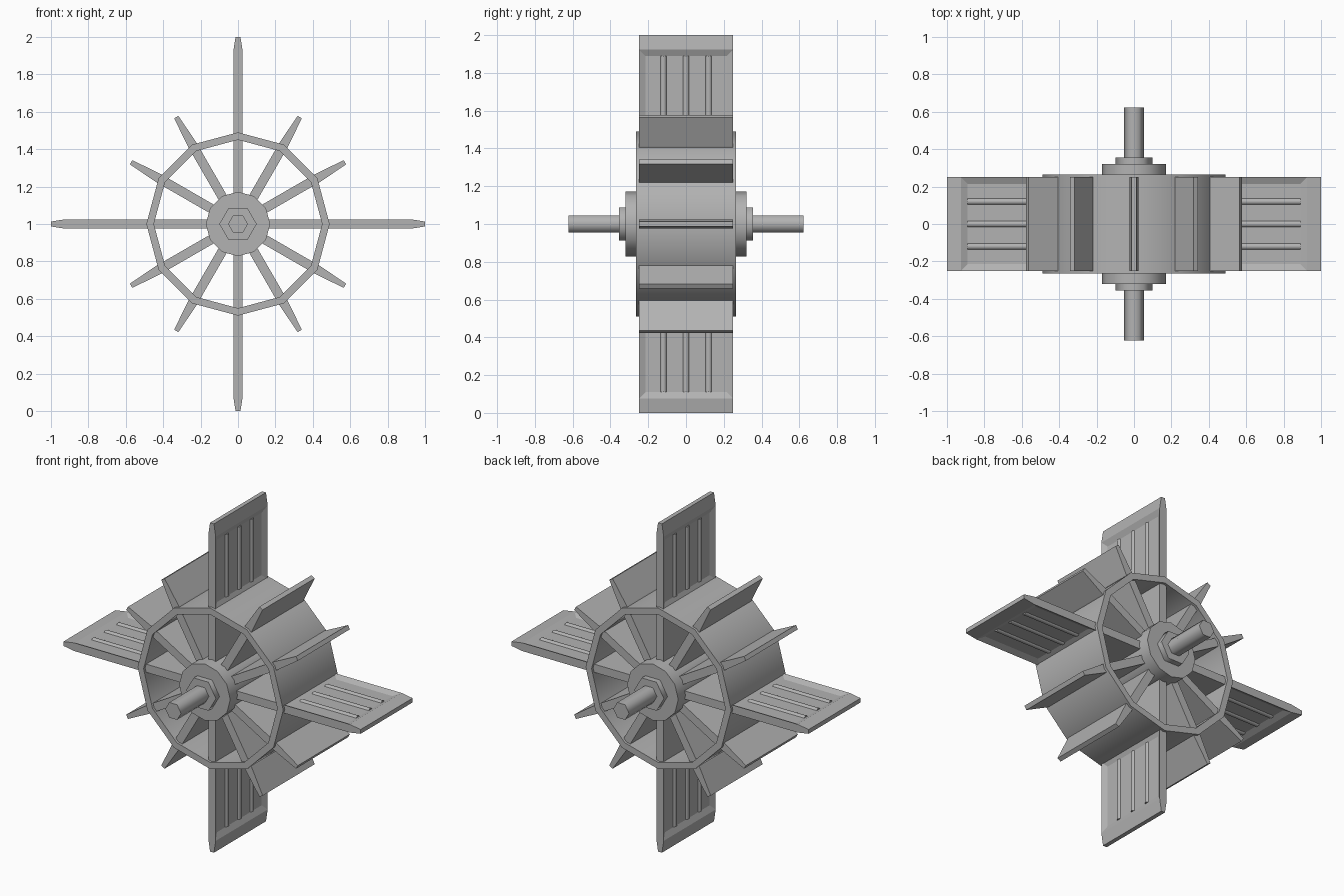
import bpy
import bmesh
import math
from mathutils import Matrix

cube = bpy.data.objects.get("Cube")
if cube:
    bpy.data.objects.remove(cube, do_unlink=True)

# Single grey material
grey = bpy.data.materials.new("plain_grey")
grey.use_nodes = True
colour = (0.45, 0.45, 0.45, 1)
grey.diffuse_color = colour
grey.node_tree.nodes["Principled BSDF"].inputs["Base Color"].default_value = colour

AXLE = Matrix.Translation((0, 0, 1))
ALONG_Y = Matrix.Rotation(math.pi / 2, 4, 'X')


def finish(bm, name, matrix, smooth=None):
    bmesh.ops.recalc_face_normals(bm, faces=bm.faces)
    mesh = bpy.data.meshes.new(name)
    bm.to_mesh(mesh)
    bm.free()
    mesh.transform(matrix)
    mesh.materials.append(grey)
    obj = bpy.data.objects.new(name, mesh)
    bpy.context.collection.objects.link(obj)
    if smooth:
        bpy.ops.object.select_all(action='DESELECT')
        obj.select_set(True)
        bpy.context.view_layer.objects.active = obj
        bpy.ops.object.shade_smooth_by_angle(angle=math.radians(smooth))
    return obj


def prism(name, sides, radius, half_depth):
    """Solid polygonal cylinder along y with a corner pointing to +x."""
    bm = bmesh.new()
    ring = [bm.verts.new((radius * math.cos(a), -half_depth, radius * math.sin(a)))
            for a in (math.tau * i / sides for i in range(sides))]
    face = bm.faces.new(ring)
    out = bmesh.ops.extrude_face_region(bm, geom=[face])
    moved = [v for v in out["geom"] if isinstance(v, bmesh.types.BMVert)]
    bmesh.ops.translate(bm, verts=moved, vec=(0, 2 * half_depth, 0))
    return finish(bm, name, AXLE, 65)


def rim(name, sides, outer, inner, half_depth):
    """Open polygonal drum with wall thickness."""
    bm = bmesh.new()
    section = [(inner, -half_depth), (outer, -half_depth),
               (outer, half_depth), (inner, half_depth)]
    rings = []
    for i in range(sides):
        a = math.tau * i / sides
        rings.append([bm.verts.new((r * math.cos(a), y, r * math.sin(a)))
                      for r, y in section])
    for i in range(sides):
        p, q = rings[i], rings[(i + 1) % sides]
        for j in range(4):
            k = (j + 1) % 4
            bm.faces.new((p[j], p[k], q[k], q[j]))
    return finish(bm, name, AXLE, 65)


def paddle(name, angle, stations, panel=None):
    """Tapered plate reaching outwards; stations are (radius, half thickness)."""
    bm = bmesh.new()
    half = 0.25
    outline = stations + [(r, -t) for r, t in reversed(stations)]
    front = [bm.verts.new((r, -half, t)) for r, t in outline]
    back = [bm.verts.new((r, half, t)) for r, t in outline]
    bm.faces.new(front)
    bm.faces.new(back)
    count = len(outline)
    for i in range(count):
        j = (i + 1) % count
        bm.faces.new((front[i], front[j], back[j], back[i]))
    bmesh.ops.recalc_face_normals(bm, faces=bm.faces)
    turn = AXLE @ Matrix.Rotation(-angle, 4, 'Y')
    if panel:
        # Sunken panel on both broad faces
        start, end, border = panel
        broad = [f for f in bm.faces if abs(f.normal.z) > 0.9
                 and start < f.calc_center_median().x < end]
        bmesh.ops.inset_individual(bm, faces=broad, thickness=border,
                                   depth=-0.016, use_even_offset=True)
        # Round ribs set into the panel
        length = end - start - 2 * border
        for y in (-0.12, 0, 0.12):
            rod = bmesh.new()
            bmesh.ops.create_cone(rod, cap_ends=True, segments=12, radius1=0.018,
                                  radius2=0.018, depth=length)
            place = (Matrix.Translation(((start + end) / 2, y, 0))
                     @ Matrix.Rotation(math.pi / 2, 4, 'Y'))
            finish(rod, name + "_rib", turn @ place, 40)
    return finish(bm, name, turn)


# Drum, hub and axle
rim("drum_rim", 12, 0.49, 0.45, 0.265)
prism("hub", 12, 0.172, 0.32)
prism("axle_nut", 6, 0.1, 0.355)
prism("axle", 6, 0.053, 0.623)

# Four long panelled paddles with two short ones between each pair
long_shape = [(0.1, 0.025), (0.475, 0.025), (0.925, 0.025), (1.0, 0.013)]
short_shape = [(0.1, 0.025), (0.49, 0.025), (0.66, 0.013)]
for i in range(12):
    angle = math.tau * i / 12
    if i % 3 == 0:
        paddle("long_paddle", angle, long_shape, (0.475, 0.925, 0.035))
    else:
        paddle("short_paddle", angle, short_shape)
